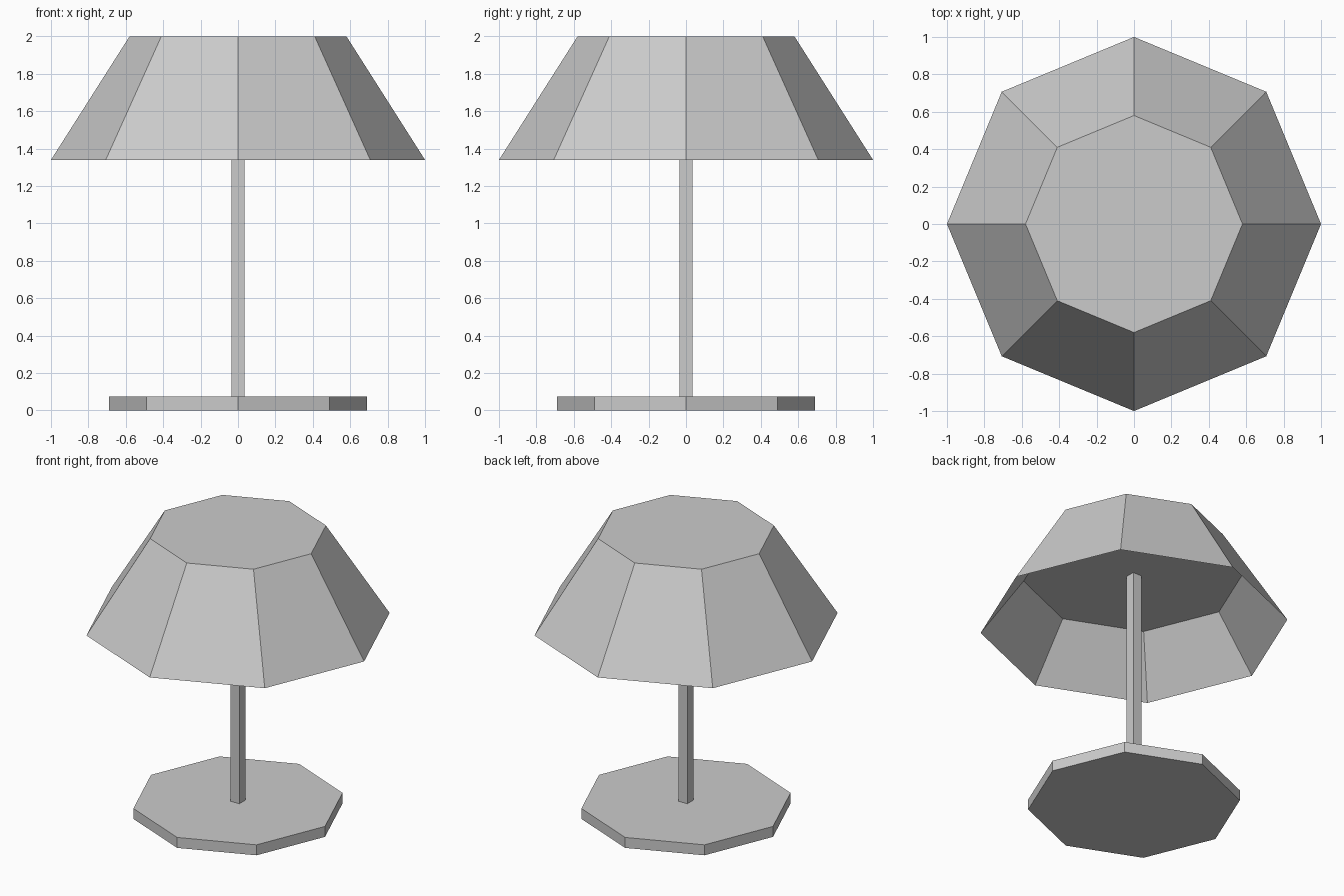
import bpy
import bmesh
import math

cube = bpy.data.objects.get("Cube")
if cube:
    bpy.data.objects.remove(cube, do_unlink=True)

grey = bpy.data.materials.new("light_grey")
grey.use_nodes = True
colour = (0.6, 0.6, 0.6, 1)
grey.diffuse_color = colour
grey.node_tree.nodes["Principled BSDF"].inputs["Base Color"].default_value = colour


def lathe(name, profile, sides, turn=0.0):
    """Loft flat-sided rings of (radius, height), capping both ends."""
    bm = bmesh.new()
    rings = []
    for radius, z in profile:
        angles = [turn + math.tau * i / sides for i in range(sides)]
        rings.append([bm.verts.new((radius * math.cos(a), radius * math.sin(a), z))
                      for a in angles])
    for low, high in zip(rings, rings[1:]):
        for i in range(sides):
            j = (i + 1) % sides
            bm.faces.new((low[i], low[j], high[j], high[i]))
    bm.faces.new(rings[0][::-1])
    bm.faces.new(rings[-1])
    bmesh.ops.recalc_face_normals(bm, faces=bm.faces)
    mesh = bpy.data.meshes.new(name)
    bm.to_mesh(mesh)
    bm.free()
    mesh.materials.append(grey)
    obj = bpy.data.objects.new(name, mesh)
    bpy.context.collection.objects.link(obj)
    return obj


# Octagonal foot
lathe("base", [(0.69, 0), (0.69, 0.075)], 8)

# Square pole reaching the hollow's ceiling
pole_radius = 0.035 * math.sqrt(2)
lathe("pole", [(pole_radius, 0.075), (pole_radius, 1.715)], 4, math.pi / 4)

# Shade: recessed ceiling, out to the sharp rim, then up to the top
lathe("lampshade", [(0.72, 1.715), (1, 1.34), (0.58, 2)], 8)
